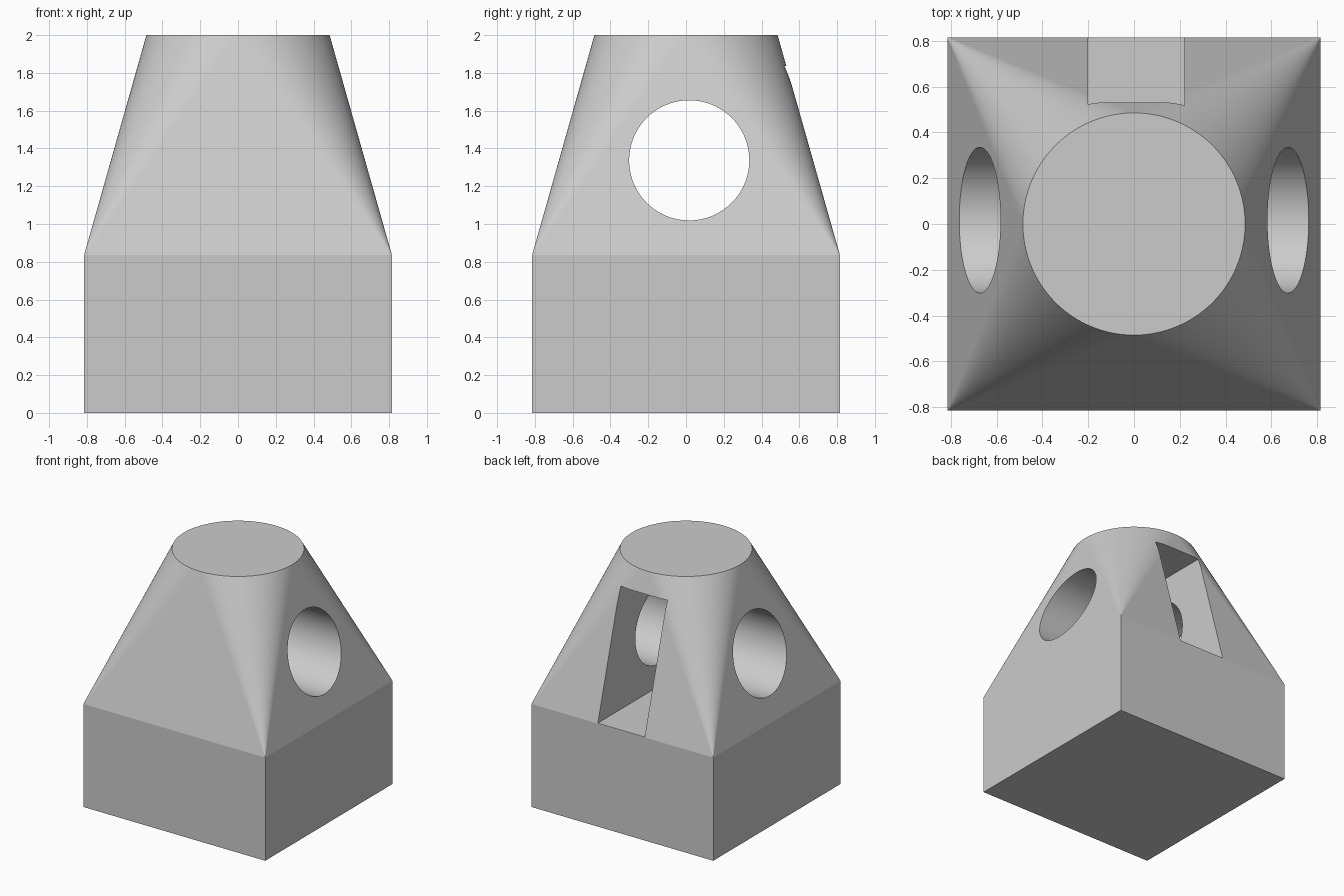
import bpy, bmesh, math
from mathutils import Matrix, Vector

default = bpy.data.objects.get("Cube")
if default:
    bpy.data.objects.remove(default, do_unlink=True)

HALF, BASE_TOP, HEIGHT, TOP_RADIUS = 0.815, 0.835, 2.0, 0.485

grey = bpy.data.materials.new("plain grey")
grey.use_nodes = True
colour = (0.6, 0.6, 0.6, 1)
grey.diffuse_color = colour
grey.node_tree.nodes["Principled BSDF"].inputs["Base Color"].default_value = colour


def add_object(name, bm):
    mesh = bpy.data.meshes.new(name)
    bmesh.ops.recalc_face_normals(bm, faces=bm.faces)
    bm.to_mesh(mesh)
    bm.free()
    mesh.materials.append(grey)
    obj = bpy.data.objects.new(name, mesh)
    bpy.context.collection.objects.link(obj)
    return obj


def cut(target, cutter):
    mod = target.modifiers.new(cutter.name, 'BOOLEAN')
    mod.operation, mod.solver, mod.object = 'DIFFERENCE', 'EXACT', cutter
    bpy.context.view_layer.objects.active = target
    bpy.ops.object.modifier_apply(modifier=mod.name)
    bpy.data.objects.remove(cutter, do_unlink=True)


# Body: square block whose walls taper into a round top
bm = bmesh.new()
for x in (-HALF, HALF):
    for y in (-HALF, HALF):
        for z in (0, BASE_TOP):
            bm.verts.new((x, y, z))
SEGMENTS = 192
for i in range(SEGMENTS):
    a = math.tau * i / SEGMENTS
    bm.verts.new((TOP_RADIUS * math.cos(a), TOP_RADIUS * math.sin(a), HEIGHT))
bmesh.ops.convex_hull(bm, input=bm.verts)
bmesh.ops.dissolve_limit(bm, angle_limit=math.radians(0.1),
                         verts=bm.verts, edges=bm.edges)
body = add_object("tapered_body", bm)

# Slot in the back, reaching in past the cross hole
low, high = Vector((-0.2, -0.3, BASE_TOP + 0.003)), Vector((0.22, 1.0, 1.836))
bm = bmesh.new()
bmesh.ops.create_cube(bm, size=1, matrix=Matrix.Translation((low + high) / 2)
                      @ Matrix.Diagonal((*(high - low), 1)))
cut(body, add_object("back_slot", bm))

# Round hole through both sides, smooth inside
bm = bmesh.new()
bmesh.ops.create_cone(bm, cap_ends=True, segments=96, radius1=0.318, radius2=0.318,
                      depth=3, matrix=Matrix.Translation((0, 0.017, 1.337))
                      @ Matrix.Rotation(math.pi / 2, 4, 'Y'))
for face in bm.faces:
    face.smooth = len(face.verts) == 4
cut(body, add_object("cross_hole", bm))
